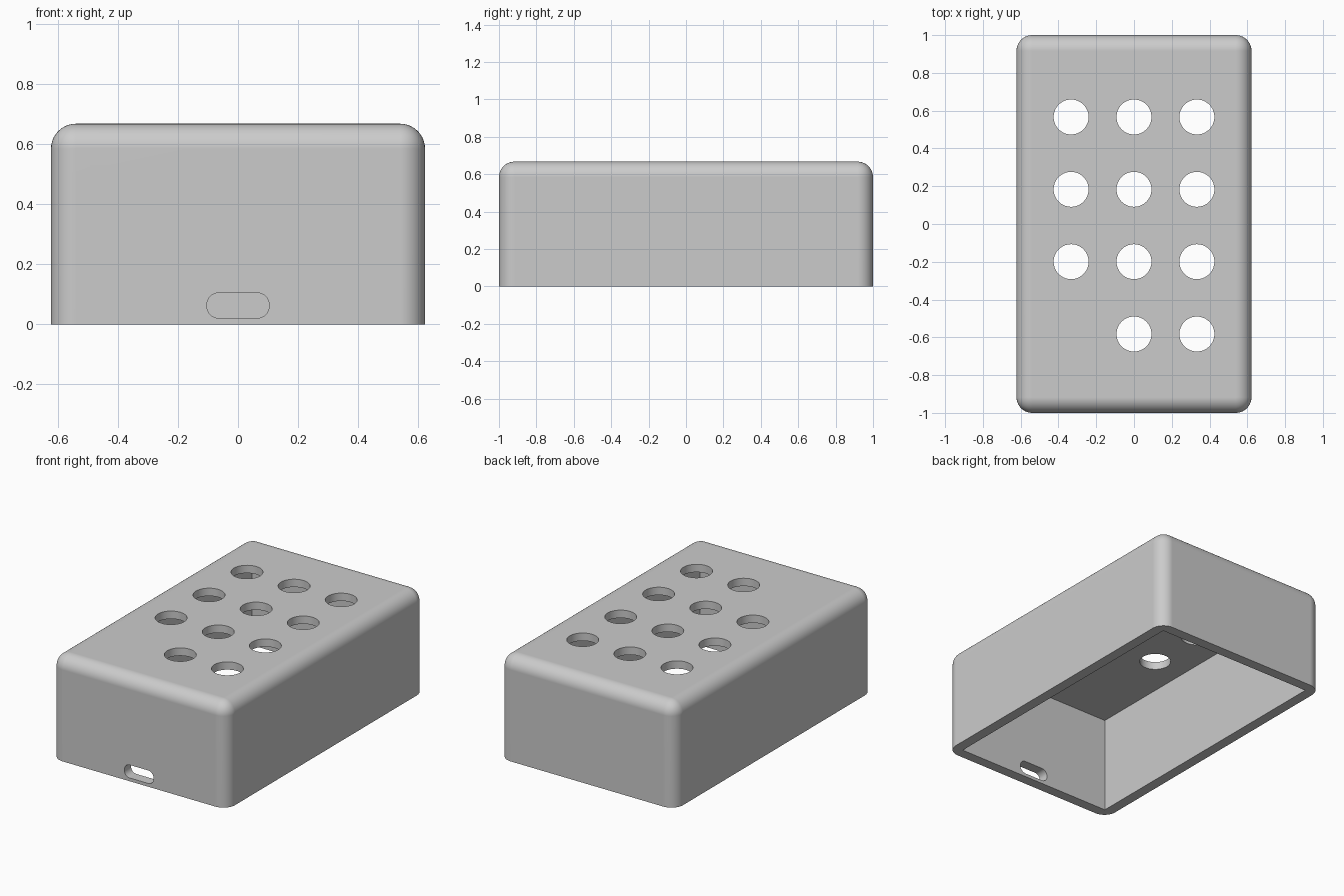
import bpy, bmesh
from math import radians
from mathutils import Matrix, Vector

cube = bpy.data.objects.get("Cube")
if cube:
    bpy.data.objects.remove(cube, do_unlink=True)

W, L, H = 1.244, 2.0, 0.667      # outer size
WALL, ROOF = 0.067, 0.05         # shell thicknesses
FILLET = 0.083
HOLE_R, STEP_X, STEP_Y = 0.0925, 0.333, 0.383

grey = bpy.data.materials.new("plain_grey")
grey.use_nodes = True
colour = (0.6, 0.6, 0.6, 1)
grey.diffuse_color = colour
grey.node_tree.nodes["Principled BSDF"].inputs["Base Color"].default_value = colour


def add_box(bm, size, centre):
    mat = Matrix.Translation(centre) @ Matrix.Diagonal((*size, 1))
    bmesh.ops.create_cube(bm, size=1, matrix=mat)


def make_object(name, bm):
    mesh = bpy.data.meshes.new(name)
    bm.to_mesh(mesh)
    bm.free()
    mesh.materials.append(grey)
    ob = bpy.data.objects.new(name, mesh)
    bpy.context.collection.objects.link(ob)
    return ob


# Outer block, rounded on every edge except the open base
bm = bmesh.new()
add_box(bm, (W, L, H), (0, 0, H / 2))
upper = [e for e in bm.edges if max(v.co.z for v in e.verts) > H / 2]
bmesh.ops.bevel(bm, geom=upper, offset=FILLET, segments=10, profile=0.5,
                affect='EDGES', clamp_overlap=True)
case = make_object("enclosure_shell", bm)

# Cavity open at the base
bm = bmesh.new()
depth = H - ROOF
add_box(bm, (W - 2 * WALL, L - 2 * WALL, depth + 0.2), (0, 0, depth / 2 - 0.1))
cavity = make_object("cavity_cutter", bm)

# Grid of round holes in the roof, with one front corner left solid
bm = bmesh.new()
for row in range(4):
    for col in range(3):
        if row == 0 and col == 0:
            continue
        pos = Vector(((col - 1) * STEP_X, (row - 1.5) * STEP_Y - 0.008, H))
        bmesh.ops.create_cone(bm, cap_ends=True, segments=64, radius1=HOLE_R,
                              radius2=HOLE_R, depth=0.3,
                              matrix=Matrix.Translation(pos))
holes = make_object("roof_hole_cutter", bm)

# Rounded cable slot in the front wall
bm = bmesh.new()
add_box(bm, (0.206, 0.2, 0.083), (0, -L / 2 + WALL / 2, 0.0625))
along = [e for e in bm.edges
         if abs(e.verts[0].co.y - e.verts[1].co.y) > 0.1]
bmesh.ops.bevel(bm, geom=along, offset=0.038, segments=8, profile=0.5,
                affect='EDGES', clamp_overlap=True)
slot = make_object("cable_slot_cutter", bm)

# Cut the shell, then discard the cutters
bpy.ops.object.select_all(action='DESELECT')
bpy.context.view_layer.objects.active = case
case.select_set(True)
for cutter in (cavity, holes, slot):
    cutter.hide_render = True
    mod = case.modifiers.new(cutter.name, 'BOOLEAN')
    mod.operation = 'DIFFERENCE'
    mod.solver = 'EXACT'
    mod.object = cutter
    bpy.ops.object.modifier_apply(modifier=mod.name)
    bpy.data.objects.remove(cutter, do_unlink=True)

# Smooth fillets and bores, with flat panels and crisp cut edges
bpy.ops.object.shade_smooth_by_angle(angle=radians(30))
weighted = case.modifiers.new("flat_panels", 'WEIGHTED_NORMAL')
weighted.keep_sharp = True
